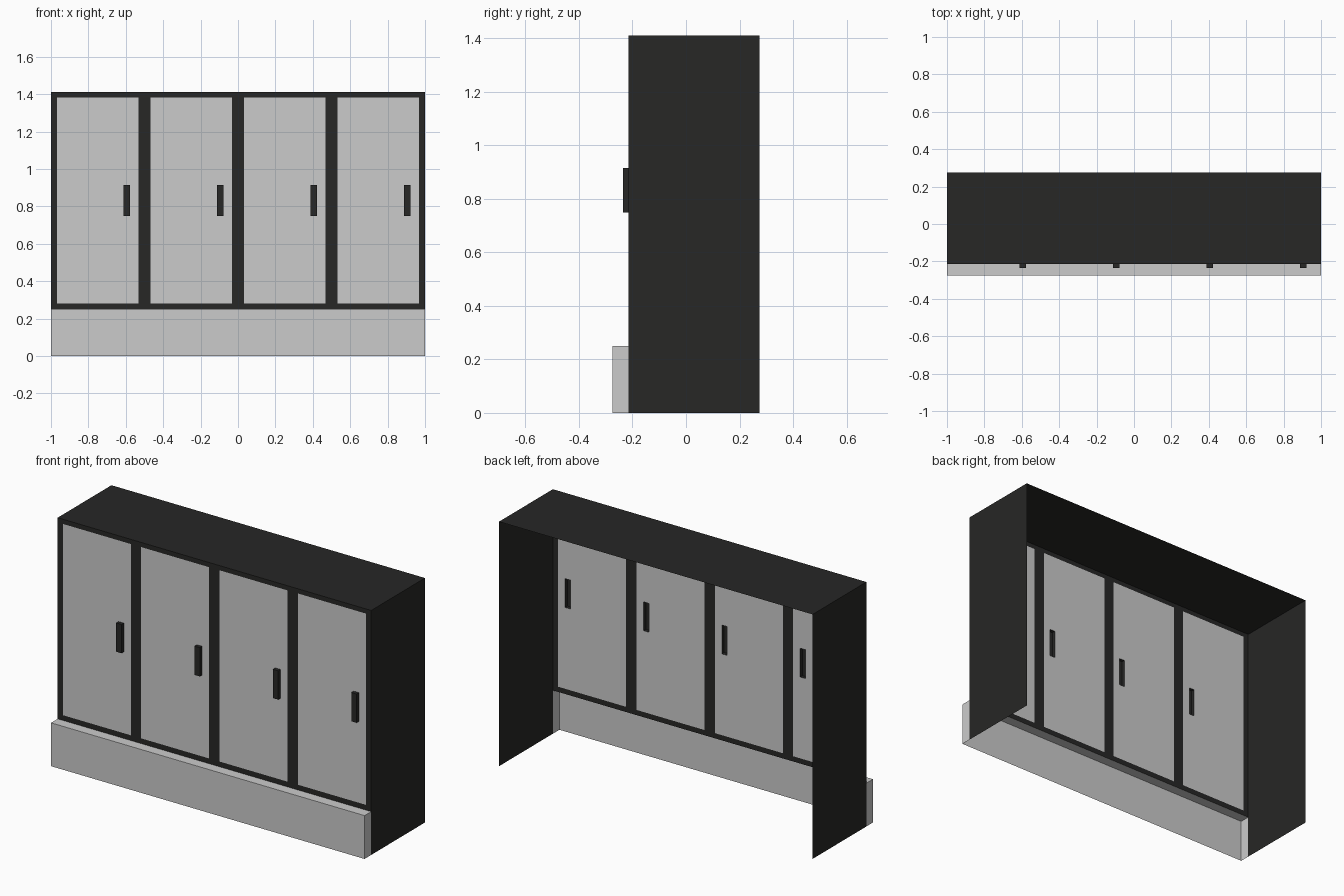
import bpy, bmesh
from mathutils import Vector

if "Cube" in bpy.data.objects:
    bpy.data.objects.remove(bpy.data.objects["Cube"])

black = bpy.data.materials.new("black_finish")
black.diffuse_color = (0.02, 0.02, 0.019, 1)
black.use_nodes = True
black.node_tree.nodes["Principled BSDF"].inputs["Base Color"].default_value = black.diffuse_color

FRONT, BACK, BOTTOM = Vector((0, -1, 0)), Vector((0, 1, 0)), Vector((0, 0, -1))
Y0, Y1, LIP = -0.215, 0.275, -0.275   # cabinet front, open back, plinth front
Z0, Z1 = 0.25, 1.41                   # plinth top, cabinet top


def finish(name, bm, mat=None, repeat=1):
    me = bpy.data.meshes.new(name)
    bm.to_mesh(me)
    bm.free()
    ob = bpy.data.objects.new(name, me)
    bpy.context.collection.objects.link(ob)
    if mat:
        me.materials.append(mat)
    if repeat > 1:
        arr = ob.modifiers.new("repeat", 'ARRAY')
        arr.count = repeat
        arr.use_relative_offset = False
        arr.use_constant_offset = True
        arr.constant_offset_displace = (0.5, 0, 0)
    return ob


def open_box(name, lo, hi, drop, mat=None, repeat=1):
    """Box made of thin sheets, leaving out the sides listed in drop."""
    bm = bmesh.new()
    bmesh.ops.create_cube(bm, size=1)
    bm.normal_update()
    gone = [f for f in bm.faces if any(f.normal.dot(d) > 0.9 for d in drop)]
    bmesh.ops.delete(bm, geom=gone, context='FACES')
    for v in bm.verts:
        v.co = [lo[i] if v.co[i] < 0 else hi[i] for i in range(3)]
    return finish(name, bm, mat, repeat)


def panel_with_opening(name, outer, inner, mat=None, repeat=4):
    """Flat front panel (x0, x1, z0, z1) around a rectangular opening."""
    bm = bmesh.new()
    loops = [[bm.verts.new((x, Y0, z)) for x, z in ((a, c), (b, c), (b, d), (a, d))]
             for a, b, c, d in (outer, inner)]
    o, n = loops
    for i in range(4):
        j = (i + 1) % 4
        bm.faces.new((o[i], o[j], n[j], n[i]))
    return finish(name, bm, mat, repeat)


# Cabinet sides and top, open at back and underneath
open_box("cabinet_shell", (-1, Y0, 0), (1, Y1, Z1), (FRONT, BACK, BOTTOM), black)

# Projecting plinth, hollow behind
open_box("plinth", (-1, LIP, 0), (1, Y0, Z0), (BACK, BOTTOM))

# Four bays: frame, door, pull handle
bay = (-1, -0.5, Z0, Z1)
door = (-0.967, -0.533, 0.28, 1.383)
pull = (-0.612, -0.578, 0.749, 0.915)
panel_with_opening("door_frame", bay, door, black)
panel_with_opening("door", door, pull)
open_box("handle", (pull[0], Y0 - 0.021, pull[2]), (pull[1], Y0, pull[3]),
         (BACK,), black, repeat=4)
